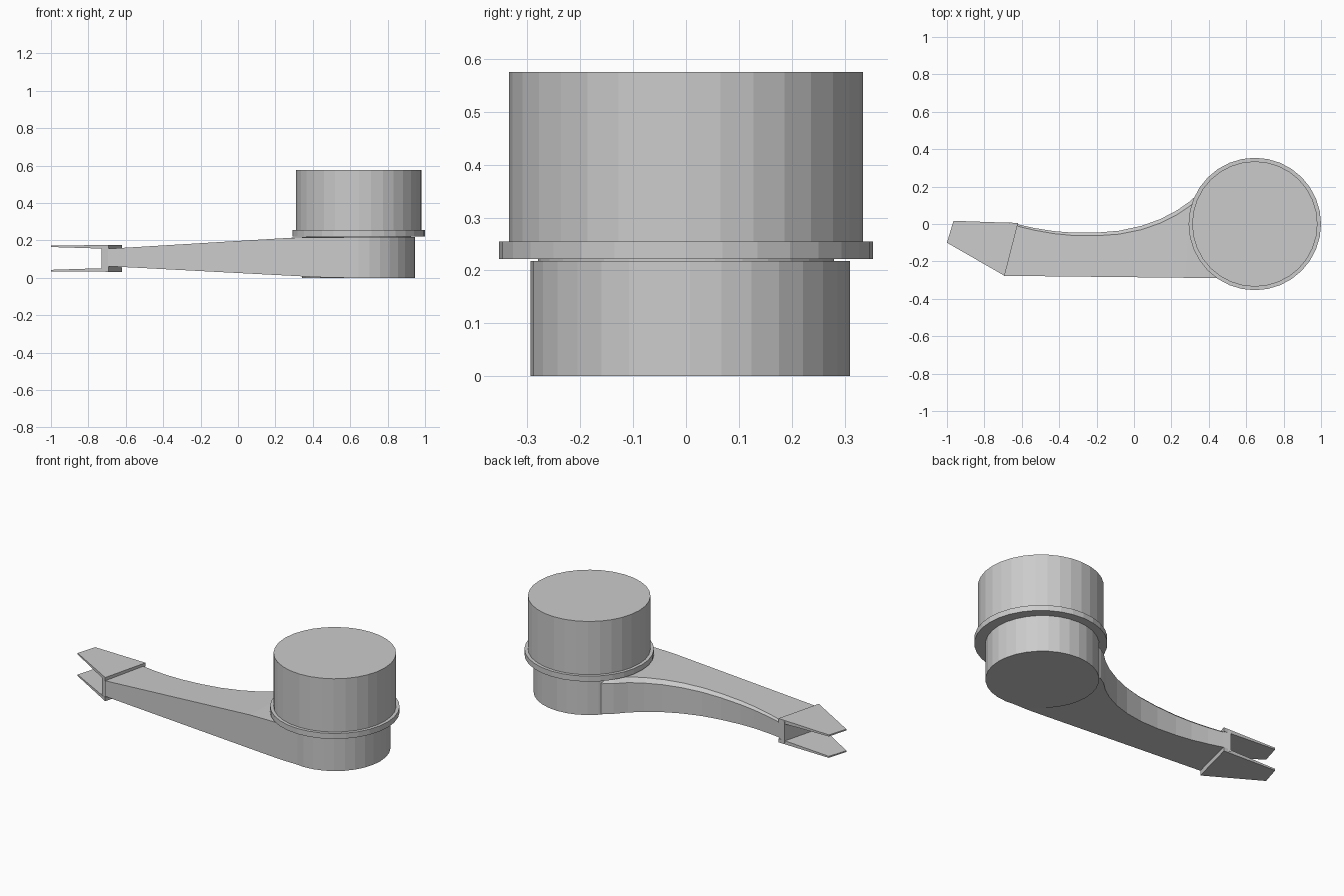
import bpy, bmesh

if "Cube" in bpy.data.objects:
    bpy.data.objects.remove(bpy.data.objects["Cube"])


def make_object(name, bm):
    bmesh.ops.recalc_face_normals(bm, faces=bm.faces)
    mesh = bpy.data.meshes.new(name)
    bm.to_mesh(mesh)
    bm.free()
    obj = bpy.data.objects.new(name, mesh)
    bpy.context.collection.objects.link(obj)
    return obj


def loft(name, rings):
    """Skin a list of equal-length closed rings and cap both ends."""
    bm = bmesh.new()
    rows = [[bm.verts.new(p) for p in ring] for ring in rings]
    n = len(rows[0])
    for a, b in zip(rows, rows[1:]):
        for i in range(n):
            j = (i + 1) % n
            bm.faces.new((a[i], a[j], b[j], b[i]))
    bm.faces.new(rows[0])
    bm.faces.new(rows[-1])
    return make_object(name, bm)


def disc(name, x, y, radius, z0, z1):
    bm = bmesh.new()
    bmesh.ops.create_cone(bm, cap_ends=True, segments=32, radius1=radius,
                          radius2=radius, depth=z1 - z0)
    bmesh.ops.translate(bm, verts=bm.verts, vec=(x, y, (z0 + z1) / 2))
    return make_object(name, bm)


def slab(name, outline, bottom, top):
    return loft(name, [[(x, y, bottom(x)) for x, y in outline],
                       [(x, y, top(x)) for x, y in outline]])


# Round housing: base, neck, flange and drum
disc("housing_base", 0.643, 0.008, 0.302, 0.0, 0.218)
disc("housing_neck", 0.646, 0.0, 0.28, 0.2, 0.23)
disc("housing_flange", 0.646, 0.0, 0.354, 0.222, 0.255)
disc("housing_drum", 0.646, 0.0, 0.335, 0.25, 0.576)


# Tapering arm with straight front side, concave back and a chamfered back rim
def arm_top(x):
    return min(0.156 + (x + 0.69) * 0.06, 0.216)


def arm_bottom(x):
    return max(0.062 * (0.5 - x) / 1.19, 0.001)


back_edge = [(-0.63, 0.0), (-0.53, -0.022), (-0.43, -0.038), (-0.33, -0.046),
             (-0.2, -0.046), (-0.08, -0.036), (0.04, -0.01), (0.14, 0.026),
             (0.23, 0.073), (0.3, 0.122), (0.36, 0.178), (0.41, 0.21),
             (0.5, 0.21)]
rings = []
for i, (xb, yb) in enumerate(back_edge):
    t = i / (len(back_edge) - 1)
    xf, yf = -0.695 + 1.295 * t, -0.277 - 0.014 * t
    c = 0.01 + 0.02 * t
    rings.append([(xf, yf, arm_bottom(xf)), (xb, yb, arm_bottom(xb)),
                  (xb, yb, arm_top(xb) - c), (xb, yb - c, arm_top(xb)),
                  (xf, yf, arm_top(xf))])
loft("arm", rings)

# Web closing the end of the arm between the fork plates
slab("fork_web", [(-0.73, -0.253), (-0.692, -0.275), (-0.622, 0.0), (-0.665, 0.01)],
     lambda x: 0.042, lambda x: 0.168)

# Pair of pointed fork plates, mirrored about the mid height
plate = [(-0.965, 0.017), (-0.62, 0.005), (-0.692, -0.277), (-1.0, -0.1)]
for name, s in (("fork_plate_upper", 1), ("fork_plate_lower", -1)):
    slab(name, plate,
         lambda x: 0.104 + s * (0.061 - 0.012 * (x + 1) / 0.38),
         lambda x: 0.104 + s * (0.069 + 0.003 * (x + 1) / 0.38))
